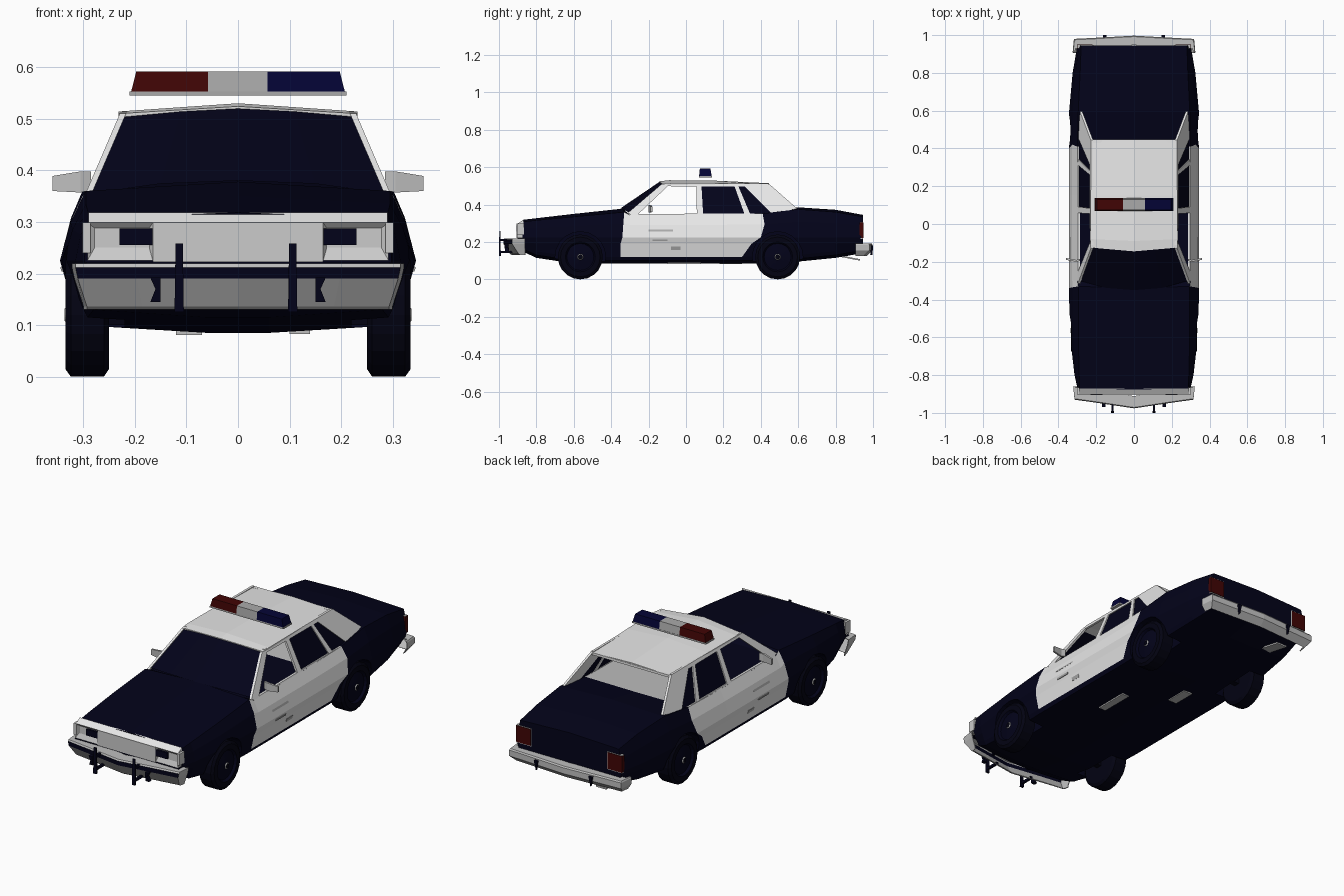
import bpy, bmesh, math
from mathutils import Vector

cube = bpy.data.objects.get("Cube")
if cube:
    bpy.data.objects.remove(cube, do_unlink=True)


def material(name, r, g, b):
    m = bpy.data.materials.new(name)
    m.use_nodes = True
    m.diffuse_color = (r, g, b, 1)
    m.node_tree.nodes["Principled BSDF"].inputs["Base Color"].default_value = (r, g, b, 1)
    return m


NAVY = material("navy paint", .0008, .0008, .0098)
WHITE = material("white paint", .82, .82, .82)
CHROME = material("chrome grey", .52, .52, .52)
BRIGHT = material("bright grille", .6, .6, .6)
LAMP = material("grey lens", .4, .4, .4)
TYRE = material("tyre black", .0008, .0008, .006)
RED = material("red lens", .053, .0015, .0015)
BLUE = material("blue lens", .0012, .0012, .036)
SIDES = (("left", 1), ("right", -1))


def finish(name, bm, mats):
    bmesh.ops.recalc_face_normals(bm, faces=bm.faces)
    mesh = bpy.data.meshes.new(name)
    bm.to_mesh(mesh)
    bm.free()
    for m in mats:
        mesh.materials.append(m)
    ob = bpy.data.objects.new(name, mesh)
    bpy.context.collection.objects.link(ob)
    return ob


def loft(name, rows, mats, rule=None, closed=False, caps=False):
    """Skin a surface over rows of points; rule(row, column) picks the material."""
    bm = bmesh.new()
    vs = [[bm.verts.new(p) for p in row] for row in rows]
    n = len(rows[0])
    for i in range(len(rows) - 1):
        for j in range(n if closed else n - 1):
            k = (j + 1) % n
            f = bm.faces.new((vs[i][j], vs[i][k], vs[i + 1][k], vs[i + 1][j]))
            f.material_index = rule(i, j) if rule else 0
    if caps:
        bm.faces.new(vs[0])
        bm.faces.new(vs[-1])
    return finish(name, bm, mats)


def prism(name, pts, offset, mat):
    """Polygon extruded along an offset."""
    a = [Vector(p) for p in pts]
    return loft(name, [a, [p + Vector(offset) for p in a]], [mat], closed=True, caps=True)


def box(name, x, y, z, mat, taper=0):
    """Box from ranges; taper pulls the top edge in."""
    def ring(h, t):
        return [(x[0] + t, y[0] + t, h), (x[1] - t, y[0] + t, h),
                (x[1] - t, y[1] - t, h), (x[0] + t, y[1] - t, h)]
    return loft(name, [ring(z[0], 0), ring(z[1], taper)], [mat], closed=True, caps=True)


# Body shell: half section mirrored, with slanted rows at the door edges
def section(y, w, xs, zs, zt, zb, shift=(0, 0, 0, 0, 0)):
    s3, s4, s5, s6, s7 = shift
    half = [(0, y, zb - .015), (.06, y, zb - .015), (w - .035, y + s3, zb),
            (w - .025, y + s3, zb + .02), (w - .01, y + s4, max(.19, zb + .04)),
            (w, y + s5, .225), (w * .6 + xs * .4, y + s6, .225 + .55 * (zs - .225)),
            (xs, y + s7, zs), (0, y, zt)]
    return half + [(-a, b, c) for a, b, c in half[-2:0:-1]]


stations = [
    section(-.875, .298, .287, .308, .318, .165),
    section(-.80, .315, .29, .316, .327, .13),
    section(-.60, .338, .295, .335, .35, .10),
    section(-.34, .345, .295, .36, .378, .10, (-.01, -.01, 0, .005, .01)),
    section(-.30, .345, .30, .345, .345, .10),
    section(.15, .345, .30, .345, .345, .10),
    section(.41, .345, .30, .352, .35, .10, (-.11, -.06, -.01, .01, 0)),
    section(.60, .343, .295, .375, .385, .11),
    section(.80, .325, .285, .36, .372, .13),
    section(.945, .30, .28, .335, .345, .155)]


def body_rule(i, j):
    j = min(j, 15 - j)
    if 3 <= i <= 5 and 3 <= j <= 6:
        return 1
    return 2 if i == 5 and j == 7 else 0


body = loft("body_shell", stations, [NAVY, WHITE, CHROME], body_rule, True, True)


# Wheels and their arches
def turned(name, profile, y, z, side, mats, rule=None, n=20):
    rows = []
    for x, r in profile:
        rows.append([(side * x, y + r * math.cos(2 * math.pi * k / n),
                      z + r * math.sin(2 * math.pi * k / n)) for k in range(n)])
    return loft(name, rows, mats, rule, True, True)


wheel = [(.25, .06), (.25, .105), (.26, .12), (.324, .12), (.334, .106), (.334, .08),
         (.322, .072), (.328, .04), (.332, .016), (.336, .012)]
for where, y in (("front", -.565), ("rear", .49)):
    for side, s in SIDES:
        cutter = turned("arch_cutter", [(.22, .135), (.4, .135)], y, .12, s, [NAVY])
        cutter.hide_render = True
        mod = body.modifiers.new("arch", 'BOOLEAN')
        mod.operation, mod.solver, mod.object = 'DIFFERENCE', 'EXACT', cutter
        bpy.context.view_layer.objects.active = body
        bpy.ops.object.modifier_apply(modifier=mod.name)
        bpy.data.objects.remove(cutter, do_unlink=True)
        turned(f"{where}_{side}_wheel", wheel, y, .12, s, [TYRE, NAVY, CHROME],
               lambda i, j: 0 if i < 5 else (2 if i == 8 else 1))
    box(f"{where}_axle", (-.25, .25), (y - .015, y + .015), (.1, .13), TYRE)

# Roof and windscreen
roof_rows = [[(-x, y, z), (0, y - dy, zc), (x, y, z)] for x, y, dy, z, zc in
             ((.23, -.125, .02, .51, .524), (.232, -.08, .01, .514, .53),
              (.23, .15, 0, .514, .528), (.22, .445, 0, .506, .514))]
roof = loft("roof", roof_rows, [WHITE])
roof.modifiers.new("thickness", 'SOLIDIFY').thickness = .01
loft("windscreen",
     [[(-.288, -.30, .355), (-.15, -.338, .374), (0, -.35, .38), (.15, -.338, .374), (.288, -.30, .355)],
      [(-.224, -.12, .507), (-.11, -.135, .514), (0, -.144, .52), (.11, -.135, .514), (.224, -.12, .507)]],
     [NAVY])


# Surfaces that side parts lie on: cabin, upper flank and lower flank
def cabin_x(z):
    return .302 - (z - .34) * .43


def flank_x(z):
    return .346 - (z - .225) * .37


def lower_flank_x(z):
    return .345 - (.225 - z) * .28


def side_panels(name, pts, mat, surface=cabin_x, inset=0, thick=.012):
    for side, s in SIDES:
        prism(f"{side}_{name}", [(s * (surface(z) - inset), y, z) for y, z in pts],
              (-s * thick, 0, 0), mat)


side_panels("front_pillar", [(-.315, .352), (-.262, .343), (-.085, .51), (-.13, .51)], WHITE)
side_panels("centre_pillar", [(.058, .343), (.092, .343), (.082, .512), (.055, .512)], WHITE)
side_panels("rear_door_pillar", [(.315, .343), (.345, .345), (.275, .51), (.255, .51)], WHITE)
side_panels("rear_pillar", [(.46, .35), (.595, .378), (.445, .51), (.30, .51)], WHITE)
side_panels("roof_rail", [(-.11, .498), (.43, .495), (.44, .512), (-.11, .514)], WHITE)
side_panels("belt_trim", [(-.30, .338), (.43, .342), (.43, .352), (-.30, .35)], WHITE)
side_panels("rear_door_glass", [(.08, .343), (.325, .343), (.265, .505), (.08, .505)], NAVY, inset=.006, thick=.004)
side_panels("quarter_glass", [(.34, .345), (.47, .35), (.31, .505), (.27, .505)], NAVY, inset=.006, thick=.004)
box("rear_window_header", (-.22, .22), (.43, .447), (.496, .508), WHITE)


# Plain door plates
def door_plate(name, y, z, surface):
    side_panels(name, [(y[0], z[0]), (y[1], z[0]), (y[1], z[1]), (y[0], z[1])], LAMP, surface, -.003, .008)


door_plate("upper_door_plate", (-.2, -.07), (.256, .274), flank_x)
door_plate("middle_door_plate", (-.18, -.1), (.204, .213), lower_flank_x)
door_plate("lower_door_plate", (-.08, -.03), (.158, .175), lower_flank_x)

# Mirrors
for side, s in SIDES:
    loft(f"{side}_mirror",
         [[(s * x, y, z0), (s * x, y + .01, z0), (s * x, y + .01, z1), (s * x, y, z1)]
          for x, y, z0, z1 in ((.285, -.195, .362, .398), (.305, -.2, .357, .398), (.36, -.19, .36, .389))],
         [CHROME], closed=True, caps=True)

# Nose: sloping header, grille, lamp housings and corner lamps
prism("nose_header", [(-.29, -.87, .318), (-.29, -.899, .299), (-.29, -.87, .299)], (.58, 0, 0), WHITE)
box("grille", (-.165, .165), (-.905, -.865), (.222, .299), BRIGHT)
box("grille_shelf", (-.295, .295), (-.902, -.865), (.214, .222), NAVY)
for side, s in SIDES:
    outer = [(s * x, -.903, z) for x, z in ((.165, .225), (.292, .225), (.292, .299), (.165, .299))]
    inner = [(s * x, -.893, z) for x, z in ((.172, .25), (.278, .25), (.278, .288), (.172, .288))]
    back = [(x, -.87, z) for x, y, z in outer]
    loft(f"{side}_lamp_housing", [back, outer, inner], [BRIGHT], closed=True, caps=True)
    box(f"{side}_headlamp", sorted((s * .166, s * .23)), (-.905, -.89), (.255, .287), NAVY)
    box(f"{side}_corner_lamp", sorted((s * .286, s * .301)), (-.903, -.865), (.24, .299), BRIGHT)
    # Tail lamps in thin bright frames
    box(f"{side}_tail_frame", sorted((s * .215, s * .3)), (.93, .947), (.217, .308), CHROME)
    box(f"{side}_tail_lamp", sorted((s * .219, s * .301)), (.928, .95), (.221, .305), RED)


# Bumpers: a wrapped plan swept through a few heights
def bumper(name, ends, corner, tip, levels, mats, rule):
    rows = []
    for z, shrink, back in levels:
        plan = [(-.322, ends), (-.315, corner), (-.2, corner * .65 + tip * .35), (0, tip)]
        plan = plan + [(-x, y) for x, y in plan[-2::-1]]
        rows.append([(x * shrink, y + (back if abs(y) > abs(ends) else 0), z) for x, y in plan])
    ob = loft(name, rows, mats, rule)
    ob.modifiers.new("thickness", 'SOLIDIFY').thickness = .004


bumper("front_bumper", -.86, -.93, -.976,
       [(.13, .93, .045), (.136, .93, .035), (.19, .985, 0), (.212, 1, 0), (.219, 1, .005), (.219, .98, .065)],
       [CHROME, NAVY], lambda i, j: 1 if i == 2 and 0 < j < 5 else 0)
bumper("rear_bumper", .907, .98, .997,
       [(.125, .95, -.03), (.155, 1.01, 0), (.185, 1.01, 0), (.192, 1, -.005), (.192, .98, -.05)],
       [CHROME], None)

# Push bars and bumper guards
for side, x in (("left", .106), ("right", -.114)):
    box(f"{side}_push_bar", (x - .009, x + .009), (-1, -.99), (.125, .258), NAVY, .002)
    for z in (.14, .205):
        box(f"{side}_push_bar_arm", (x - .006, x + .006), (-.992, -.92), (z, z + .012), NAVY)
for side, s in SIDES:
    prism(f"{side}_front_guard", [(s * .15, -.965, .145), (s * .17, -.965, .145),
          (s * .16, -.97, .17), (s * .17, -.97, .192), (s * .15, -.97, .192)], (0, .02, 0), NAVY)
    prism(f"{side}_rear_guard", [(s * .145, .988, .18), (s * .165, .988, .18), (s * .155, .985, .13)],
          (0, .012, 0), NAVY)

# Roof light bar
box("light_bar_base", (-.21, .21), (.07, .138), (.545, .553), LAMP)
for name, a, b, ta, tb, mat in (("red_lamp", -.207, -.058, -.197, -.058, RED),
                                ("centre_lamp", -.058, .057, -.058, .057, LAMP),
                                ("blue_lamp", .057, .207, .057, .197, BLUE)):
    loft(name, [[(a, .07, .553), (b, .07, .553), (b, .137, .553), (a, .137, .553)],
                [(ta, .074, .592), (tb, .074, .592), (tb, .131, .592), (ta, .131, .592)]],
         [mat], closed=True, caps=True)

# Underside: exhaust tail and two thin plates
prism("exhaust_tail", [(-.2, .8, .125), (-.14, .8, .125), (-.14, .93, .1), (-.2, .93, .1)], (0, 0, .008), CHROME)
box("silencer_plate", (.1, .14), (-.1, .08), (.083, .092), CHROME)
box("floor_plate", (-.12, -.07), (.18, .3), (.081, .09), CHROME)
